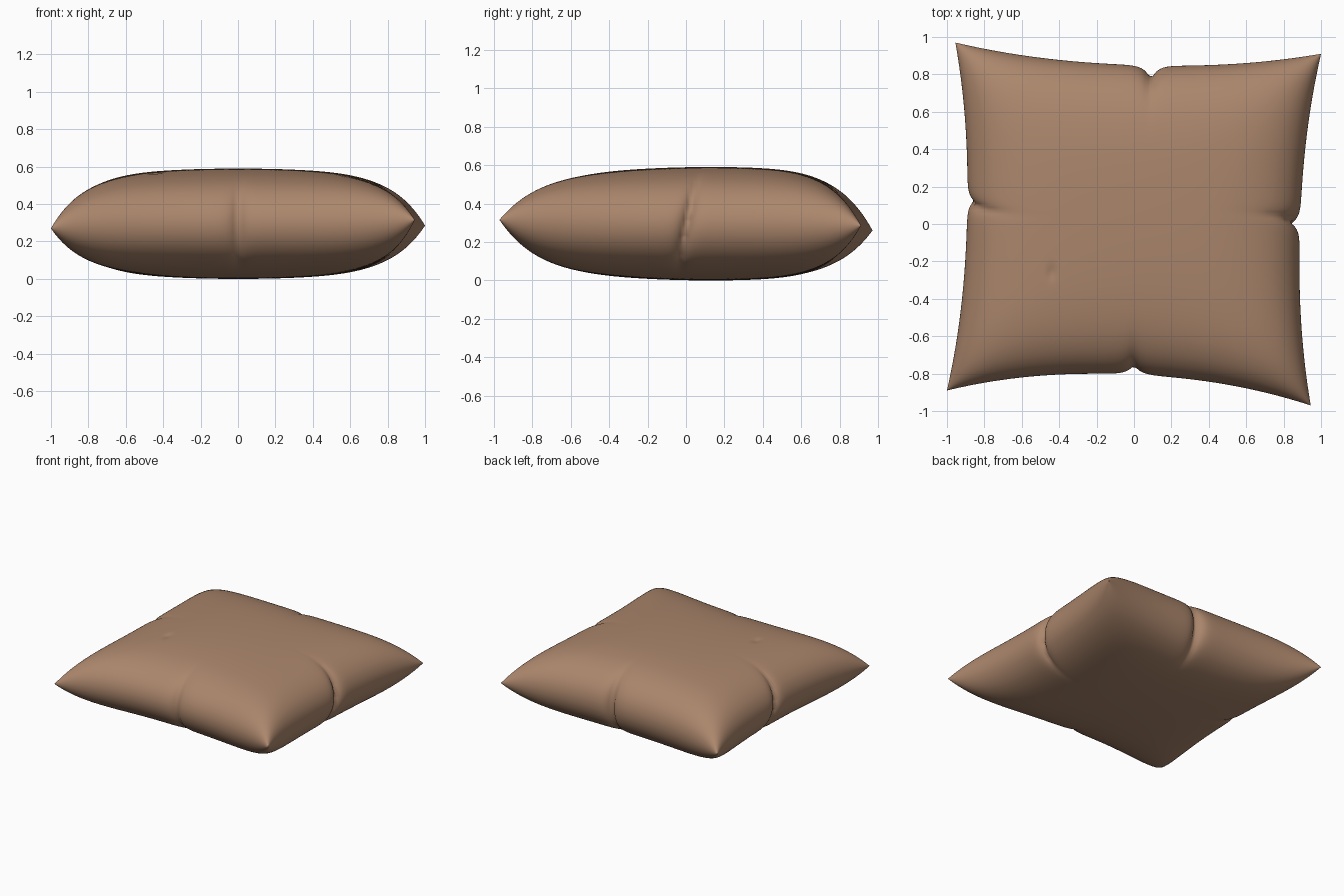
import bpy
import bmesh
import math
from mathutils import Vector

cube = bpy.data.objects.get("Cube")
if cube:
    bpy.data.objects.remove(cube, do_unlink=True)

CELLS = 160
HALF_HEIGHT = 0.295

# Corner tips, keyed by their side in x and y
CORNERS = {(-1, -1): Vector((-1.0, -0.89, 0.27)), (1, -1): Vector((0.945, -0.97, 0.315)),
           (-1, 1): Vector((-0.955, 0.97, 0.26)), (1, 1): Vector((1.0, 0.91, 0.285))}

# Tucks: axis across the edge, side, position along the edge, depth, width, slant
TUCKS = [(1, -1, 0.028, 0.05, 0.04, 0.0), (1, 1, 0.07, 0.075, 0.035, 0.0),
         (0, -1, 0.09, 0.045, 0.03, -0.25), (0, 1, 0.035, 0.06, 0.03, 0.2)]


def bow(side, along, amount):
    """Inward curve of an edge between two corner tips."""
    return -side * amount * (1 - abs(along) ** 2.2)


def cushion_point(u, v, top):
    """Place one grid point on the upper or lower skin."""
    p = Vector()
    for (sx, sy), corner in CORNERS.items():
        p += corner * (1 + sx * u) * (1 + sy * v) / 4
    p.x += bow(u, v, 0.085)
    p.y += bow(v, u, 0.125 if v < 0 else 0.09)
    # Only the corner tips leave the level middle
    p.z = HALF_HEIGHT + (p.z - HALF_HEIGHT) * (u * v) ** 2
    # Full, steep sides under a slightly domed crown, fullest toward the back
    dome = 0.82 + 0.18 * (1 - u * u) * (1 - (v - 0.15) ** 2)
    height = HALF_HEIGHT * dome * math.sqrt(max(0, 1 - u ** 6) * max(0, 1 - v ** 6))
    # Pinch the sides inward at each tuck, fading toward the middle
    for axis, side, centre, depth, width, slant in TUCKS:
        across, along = ((u, v), (v, u))[axis]
        if across * side <= 0:
            continue
        distance = abs(along - centre - slant * height * top)
        crease = math.exp(-distance / width)
        reach = abs(across) ** 8
        p[axis] -= side * depth * crease * reach
        height *= 1 - 0.2 * crease * reach
    # Small dent in the upper cloth
    if top > 0:
        height -= 0.01 * math.exp(-((p.x + 0.44) / 0.02) ** 2 - ((p.y + 0.26) / 0.04) ** 2)
    p.z += top * height
    return p


# Two skins, packed tighter toward the rim and joined along it
bm = bmesh.new()
for top in (1, -1):
    skin = bmesh.ops.create_grid(bm, x_segments=CELLS, y_segments=CELLS, size=1)["verts"]
    for vert in skin:
        u, v = (math.sin(max(-1, min(1, c)) * math.pi / 2) for c in vert.co.xy)
        vert.co = cushion_point(u, v, top)
bmesh.ops.remove_doubles(bm, verts=bm.verts, dist=0.0001)
bmesh.ops.recalc_face_normals(bm, faces=bm.faces)
lowest = min(vert.co.z for vert in bm.verts)
bmesh.ops.translate(bm, verts=bm.verts, vec=(0, 0, -lowest))
for face in bm.faces:
    face.smooth = True

mesh = bpy.data.meshes.new("cushion")
bm.to_mesh(mesh)
bm.free()
cushion = bpy.data.objects.new("cushion", mesh)
bpy.context.collection.objects.link(cushion)

# Tan cloth
cloth = bpy.data.materials.new("tan cloth")
cloth.use_nodes = True
colour = (0.41, 0.24, 0.15, 1)
cloth.diffuse_color = colour
cloth.node_tree.nodes["Principled BSDF"].inputs["Base Color"].default_value = colour
mesh.materials.append(cloth)
